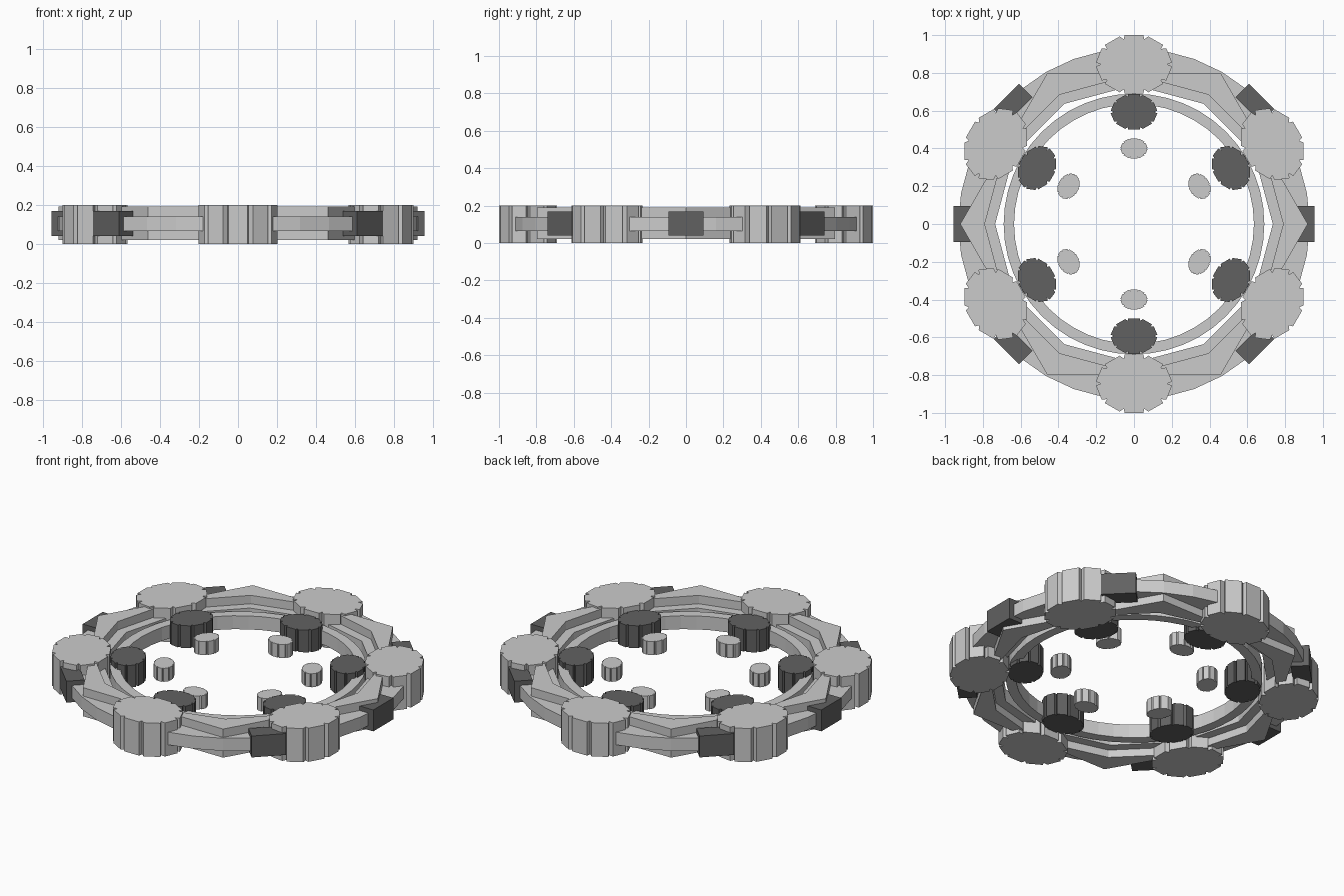
import bpy, bmesh
from math import sin, cos, pi, radians

if "Cube" in bpy.data.objects:
    bpy.data.objects.remove(bpy.data.objects["Cube"])

dark = bpy.data.materials.new("dark_grey")
dark.diffuse_color = (0.12, 0.12, 0.12, 1)
dark.use_nodes = True
dark.node_tree.nodes["Principled BSDF"].inputs["Base Color"].default_value = dark.diffuse_color


def finish(name, bm, mat=None):
    bmesh.ops.recalc_face_normals(bm, faces=bm.faces)
    mesh = bpy.data.meshes.new(name)
    bm.to_mesh(mesh)
    bm.free()
    ob = bpy.data.objects.new(name, mesh)
    bpy.context.collection.objects.link(ob)
    if mat:
        mesh.materials.append(mat)
    return ob


def prism(name, pts, z0, z1, mat=None):
    bm = bmesh.new()
    lo = [bm.verts.new((x, y, z0)) for x, y in pts]
    hi = [bm.verts.new((x, y, z1)) for x, y in pts]
    bm.faces.new(lo)
    bm.faces.new(hi)
    n = len(pts)
    for i in range(n):
        j = (i + 1) % n
        bm.faces.new((lo[i], lo[j], hi[j], hi[i]))
    return finish(name, bm, mat)


def place(pts, angle, dist):
    # x is radial, y is tangential
    c, s = cos(angle), sin(angle)
    return [((x + dist) * c - y * s, (x + dist) * s + y * c) for x, y in pts]


def lobed(radial, tangential, lobes=10):
    # flat-tipped lobes with a single notch point between them
    pts = []
    for i in range(lobes):
        for off, k in ((-14, 1.03), (14, 1.03), (18, 0.9)):
            a = 2 * pi * i / lobes + radians(off)
            pts.append((radial * k * cos(a), tangential * k * sin(a)))
    return pts


def poly_radius(sides, r, a):
    # radius of a regular polygon with a corner on +x
    step = 2 * pi / sides
    return r * cos(step / 2) / cos(a % step - step / 2)


def band(name, outer, inner, z0, z1, samples):
    # ring between two (sides, radius) polygons
    bm = bmesh.new()
    rows = []
    for i in range(samples):
        a = 2 * pi * i / samples
        ro, ri = poly_radius(*outer, a + 1e-7), poly_radius(*inner, a + 1e-7)
        rows.append([bm.verts.new((r * cos(a), r * sin(a), z))
                     for r, z in ((ro, z0), (ro, z1), (ri, z1), (ri, z0))])
    for i in range(samples):
        p, q = rows[i], rows[(i + 1) % samples]
        for k in range(4):
            m = (k + 1) % 4
            bm.faces.new((p[k], q[k], q[m], p[m]))
    return finish(name, bm)


# Frame: hexagonal plate, narrow round band, thin inner ring
band("hex_frame", (6, 0.92), (12, 0.79), 0.02, 0.19, 12)
band("middle_band", (36, 0.93), (12, 0.735), 0.065, 0.14, 36)
band("inner_ring", (48, 0.69), (48, 0.635), 0.06, 0.14, 48)

# Three circles of scalloped discs
for i in range(6):
    a = radians(30 + 60 * i)
    prism(f"outer_disc_{i}", place(lobed(0.155, 0.196), a, 0.845), 0, 0.2)
    prism(f"dark_disc_{i}", place(lobed(0.094, 0.12), a, 0.593), 0.04, 0.172, dark)
    prism(f"small_disc_{i}", place(lobed(0.054, 0.07), a, 0.4), 0.06, 0.14)

# Eight dark blocks on the rim
for i in range(8):
    rect = [(-0.1, -0.094), (0, -0.094), (0, 0.094), (-0.1, 0.094)]
    prism(f"rim_block_{i}", place(rect, pi * i / 4, 0.955), 0.04, 0.167, dark)
